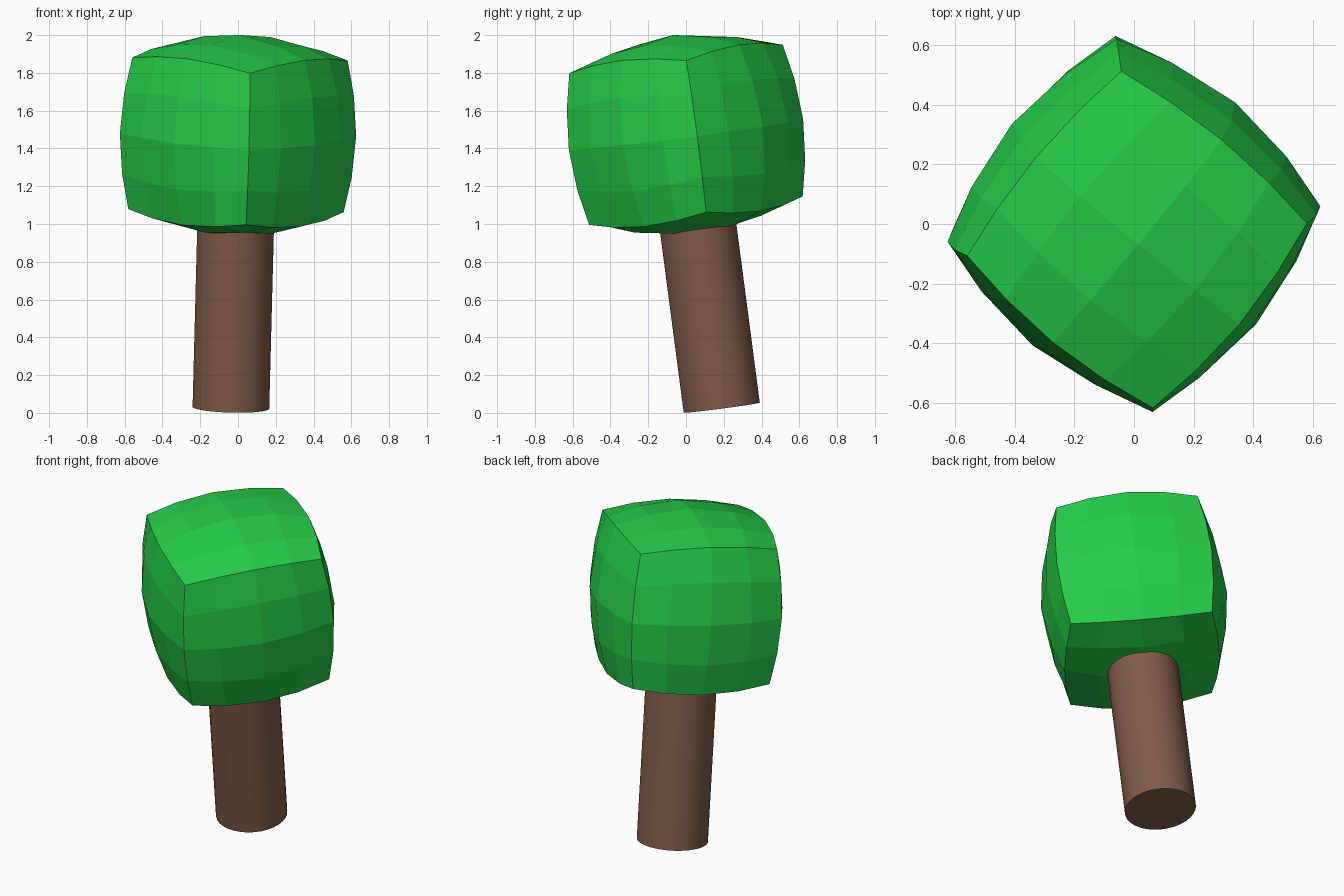
import bpy, bmesh, math
from mathutils import Vector, Matrix

if "Cube" in bpy.data.objects:
    bpy.data.objects.remove(bpy.data.objects["Cube"])

# Leaning frame shared by both parts, with its origin at the crown centre
axis = Vector((0.026, -0.131, 1)).normalized()
side = Vector((0.515, 0.617, 0.07))
side = (side - axis * side.dot(axis)).normalized()
frame = Matrix((side, axis.cross(side), axis)).transposed().to_4x4()
frame.translation = (0, 0, 1.472)


def material(name, color):
    m = bpy.data.materials.new(name)
    m.diffuse_color = (*color, 1)
    m.use_nodes = True
    m.node_tree.nodes["Principled BSDF"].inputs["Base Color"].default_value = m.diffuse_color
    return m


def add_object(name, bm, mat):
    bmesh.ops.recalc_face_normals(bm, faces=bm.faces)
    bm.transform(frame)
    mesh = bpy.data.meshes.new(name)
    bm.to_mesh(mesh)
    bm.free()
    mesh.materials.append(mat)
    ob = bpy.data.objects.new(name, mesh)
    bpy.context.collection.objects.link(ob)
    return ob


# Crown: 4x4 subdivided cube, partly pushed out towards a sphere
bm = bmesh.new()
bmesh.ops.create_cube(bm, size=2)
bmesh.ops.subdivide_edges(bm, edges=bm.edges[:], cuts=3, use_grid_fill=True)
for v in bm.verts:
    v.co = v.co * 0.23 + v.co.normalized() * 0.303
add_object("crown", bm, material("leaf green", (0.019, 0.61, 0.065)))

# Trunk: cylinder from the ground up into the crown
length = 1.457
bm = bmesh.new()
bmesh.ops.create_cone(bm, cap_ends=True, segments=32, radius1=0.204,
                      radius2=0.204, depth=length,
                      matrix=Matrix.Translation((0, 0, -length / 2)))
trunk = add_object("trunk", bm, material("bark brown", (0.22, 0.105, 0.066)))
bpy.context.view_layer.objects.active = trunk
trunk.select_set(True)
bpy.ops.object.shade_smooth_by_angle(angle=math.radians(30))
